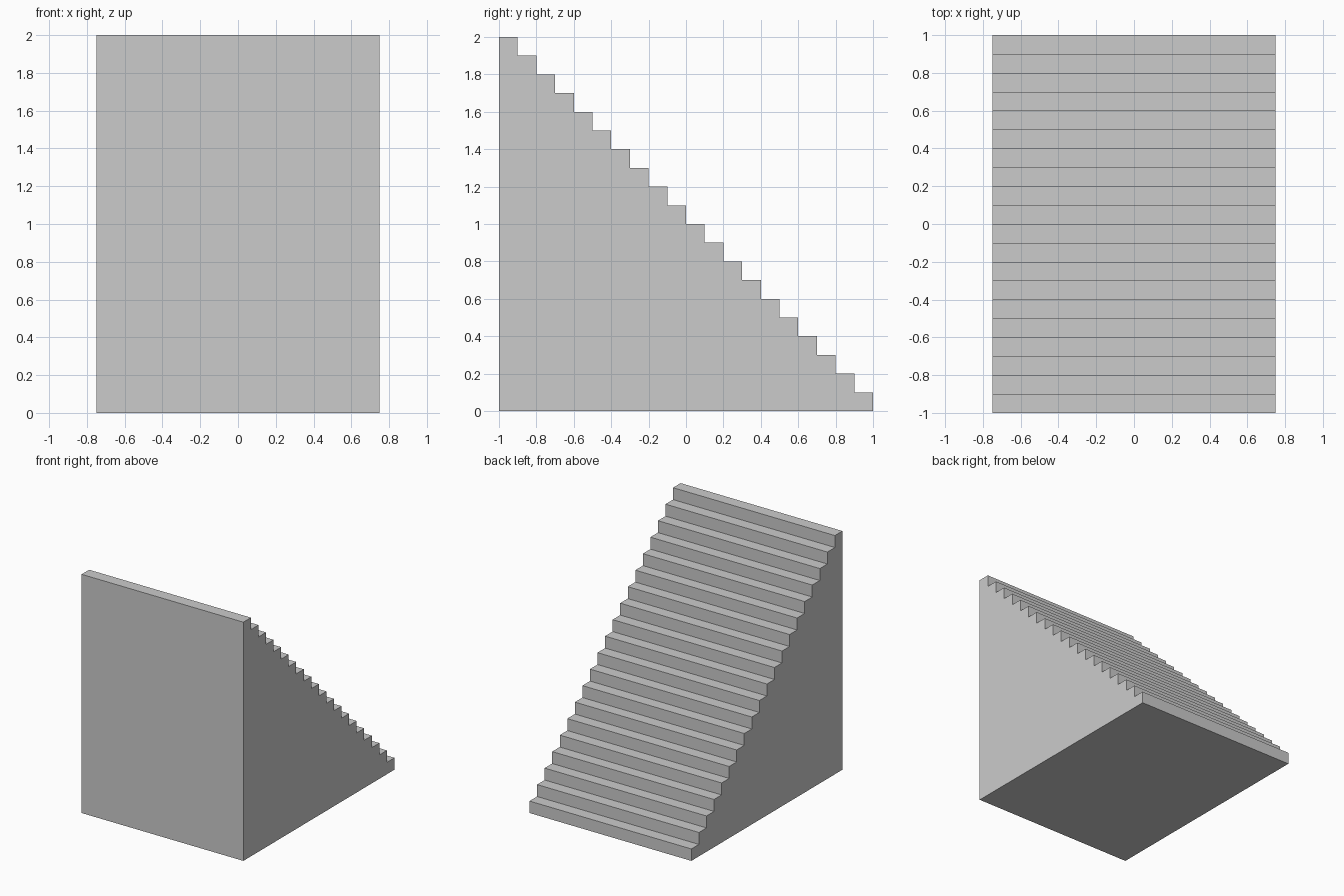
import bpy
import bmesh

if "Cube" in bpy.data.objects:
    bpy.data.objects.remove(bpy.data.objects["Cube"])

STEPS = 20
RISE = 0.1
TREAD = 0.1
WIDTH = 1.5
BACK = -1.0

# Side profile (y, z): base, then the steps climbing towards the tall wall
profile = [(BACK, 0.0)]
for i in range(STEPS):
    outer = BACK + TREAD * (STEPS - i)
    height = RISE * i
    profile += [(outer, height), (outer, height + RISE)]
profile.append((BACK, RISE * STEPS))

# Solid staircase: profile face extruded across the width
bm = bmesh.new()
side = bm.faces.new([bm.verts.new((-WIDTH / 2, y, z)) for y, z in profile])
extruded = bmesh.ops.extrude_face_region(bm, geom=[side], use_keep_orig=True)
new_verts = [v for v in extruded["geom"] if isinstance(v, bmesh.types.BMVert)]
bmesh.ops.translate(bm, verts=new_verts, vec=(WIDTH, 0, 0))
bmesh.ops.recalc_face_normals(bm, faces=bm.faces)

mesh = bpy.data.meshes.new("staircase")
bm.to_mesh(mesh)
bm.free()
staircase = bpy.data.objects.new("staircase", mesh)
bpy.context.collection.objects.link(staircase)
